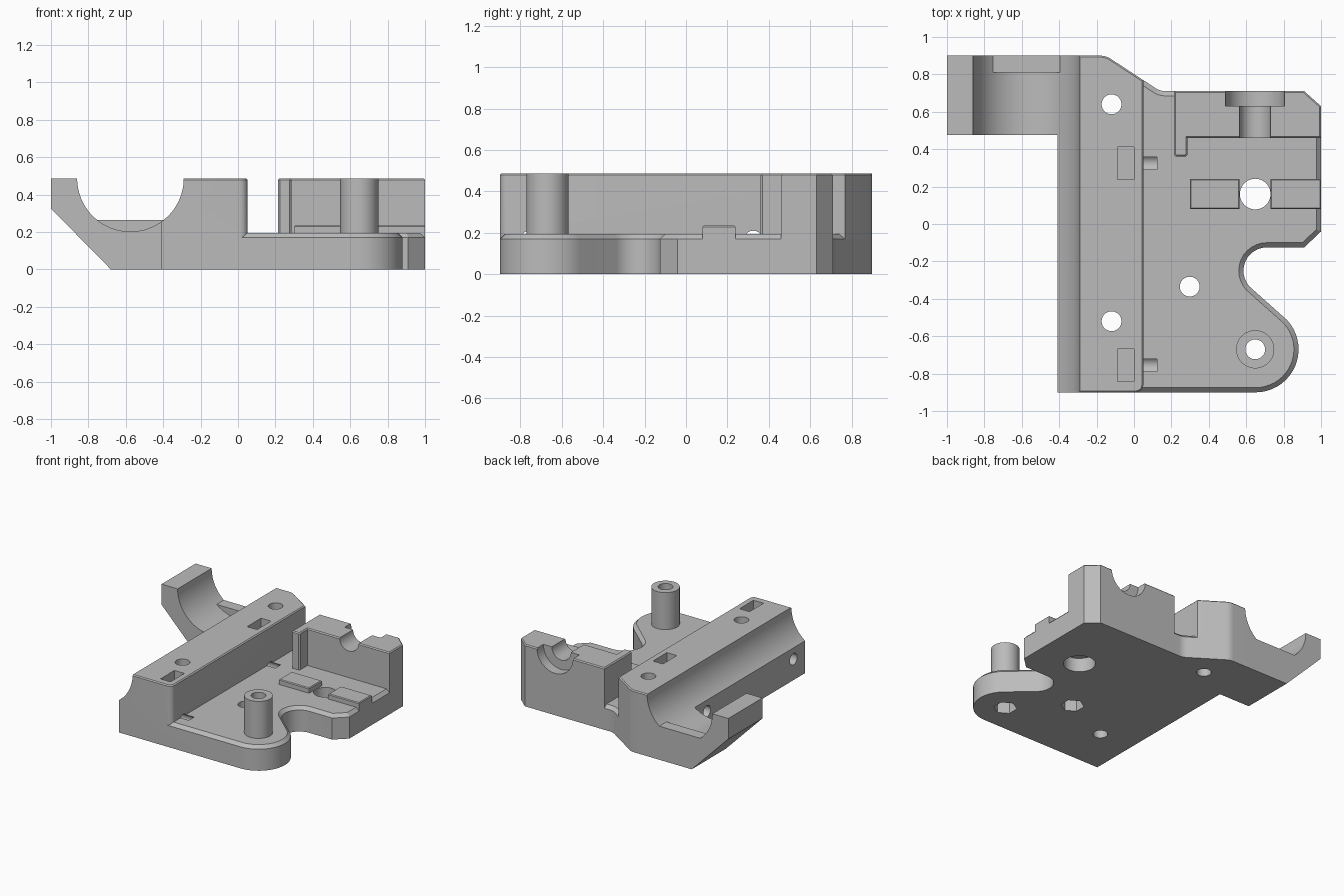
import bpy, bmesh, math
from mathutils import Matrix, Vector

cube = bpy.data.objects.get("Cube")
if cube:
    bpy.data.objects.remove(cube, do_unlink=True)

grey = bpy.data.materials.new("plain_grey")
grey.use_nodes = True
grey.diffuse_color = (0.5, 0.5, 0.5, 1)
grey.node_tree.nodes["Principled BSDF"].inputs["Base Color"].default_value = (0.5, 0.5, 0.5, 1)

TOP, DECK = 0.487, 0.195


def finish(name, bm):
    bmesh.ops.recalc_face_normals(bm, faces=bm.faces)
    mesh = bpy.data.meshes.new(name)
    bm.to_mesh(mesh)
    bm.free()
    mesh.materials.append(grey)
    ob = bpy.data.objects.new(name, mesh)
    bpy.context.collection.objects.link(ob)
    return ob


def prism(name, outline, low, high, chamfer=0, along_y=False):
    """Extrude an outline along z, or an xz outline along y."""
    bm = bmesh.new()
    place = (lambda a, b: (a, low, b)) if along_y else (lambda a, b: (a, b, low))
    face = bm.faces.new([bm.verts.new(place(a, b)) for a, b in outline])
    out = bmesh.ops.extrude_face_region(bm, geom=[face])["geom"]
    step = Vector((0, high - low, 0) if along_y else (0, 0, high - low))
    bmesh.ops.translate(bm, vec=step, verts=[v for v in out if isinstance(v, bmesh.types.BMVert)])
    if chamfer:
        rim = [e for e in out if isinstance(e, bmesh.types.BMEdge)]
        bmesh.ops.recalc_face_normals(bm, faces=bm.faces)
        bmesh.ops.bevel(bm, geom=rim, offset=chamfer, segments=1, affect='EDGES')
    return finish(name, bm)


def box(name, x0, x1, y0, y1, z0, z1, chamfer=0):
    return prism(name, [(x0, y0), (x1, y0), (x1, y1), (x0, y1)], z0, z1, chamfer)


def rod(name, axis, a, b, low, high, radius, sides=40):
    """Cylinder along an axis; a and b are its other two coordinates."""
    bm = bmesh.new()
    mid = (low + high) / 2
    if axis == 'Z':
        turn, pos = Matrix(), (a, b, mid)
    elif axis == 'Y':
        turn, pos = Matrix.Rotation(math.pi / 2, 4, 'X'), (a, mid, b)
    else:
        turn, pos = Matrix.Rotation(math.pi / 2, 4, 'Y'), (mid, a, b)
    bmesh.ops.create_cone(bm, cap_ends=True, segments=sides, radius1=radius, radius2=radius,
                          depth=high - low, matrix=Matrix.Translation(pos) @ turn)
    return finish(name, bm)


def arc(cx, cy, r, start, end, steps=12):
    angles = [math.radians(start + (end - start) * i / steps) for i in range(steps + 1)]
    return [(cx + r * math.cos(t), cy + r * math.sin(t)) for t in angles]


def combine(body, tool, operation):
    mod = body.modifiers.new("combine", 'BOOLEAN')
    mod.operation, mod.solver, mod.object = operation, 'EXACT', tool
    bpy.context.view_layer.objects.active = body
    bpy.ops.object.modifier_apply(modifier=mod.name)
    bpy.data.objects.remove(tool, do_unlink=True)


def add(tool):
    combine(body, tool, 'UNION')


def cut(tool):
    combine(body, tool, 'DIFFERENCE')


# Base plate with rounded lobe, bay and chamfered rim
shoulder = arc(-0.18, 0.8, 0.1, 57, 90, 6)
plate = ([(-0.41, -0.9)] + arc(0.65, -0.67, 0.23, -90, 43, 18)
         + arc(0.71, -0.25, 0.125, 223, 90)
         + [(0.91, -0.125), (1, -0.04), (1, 0.63), (0.91, 0.71)]
         + arc(0.17, 0.81, 0.1, 270, 237, 6) + shoulder + [(-0.41, 0.9)])
body = prism("mount_body", plate, 0, DECK, 0.025)

# Tall rail
rail = ([(-0.41, -0.9)] + arc(0.01, -0.86, 0.04, -90, 0, 5)
        + [(0.05, 0.769)] + shoulder + [(-0.41, 0.9)])
add(prism("rail", rail, 0, TOP, 0.008))

# Cradle arm with sloping underside
arm = [(-1, TOP), (-1, 0.325), (-0.68, 0), (-0.35, 0), (-0.35, TOP)]
add(prism("cradle_arm", arm, 0.475, 0.9, along_y=True))

# Cradle channel and its end lip
cut(rod("channel_cutter", 'Y', -0.575, TOP, -1.2, 1.2, 0.285, 96))
add(box("cradle_lip", -0.755, -0.395, 0.81, 0.9, 0.12, 0.265))

# Back wall with side leg and stepped notch
wall = [(0.215, 0.37), (0.225, 0.36), (0.275, 0.36), (0.285, 0.37), (0.285, 0.46),
        (1, 0.46), (1, 0.63), (0.91, 0.71), (0.215, 0.71)]
add(prism("back_wall", wall, 0, TOP, 0.008))
cut(rod("notch_cutter", 'Y', 0.647, TOP, 0.3, 0.9, 0.083))
cut(rod("wide_notch_cutter", 'Y', 0.647, TOP, 0.63, 0.9, 0.157, 56))

# Pads and standing post
for x0, x1 in ((0.30, 0.565), (0.73, 1.0)):
    add(box("pad", x0, x1, 0.08, 0.24, 0.1, 0.235, 0.006))
add(rod("post", 'Z', 0.648, -0.67, 0.1, TOP, 0.102, 48))

# Upright bolt holes
for x, y in ((-0.12, 0.64), (-0.12, -0.52), (0.298, -0.335), (0.648, -0.67)):
    cut(rod("bolt_cutter", 'Z', x, y, -0.2, 0.7, 0.053))

# Hexagonal nut pockets below
for x, y in ((0.298, -0.335), (0.648, -0.67)):
    cut(rod("nut_cutter", 'Z', x, y, -0.2, 0.09, 0.085, 6))

# Stepped round hole between the pads
cut(rod("round_hole_cutter", 'Z', 0.648, 0.16, -0.2, 0.7, 0.082))
cut(rod("counterbore_cutter", 'Z', 0.648, 0.16, -0.2, 0.11, 0.115, 48))

# Cross holes with drop-in nut slots
for y in (0.325, -0.755):
    cut(rod("cross_hole_cutter", 'X', y, 0.165, -0.7, 0.122, 0.045))
    cut(box("slot_cutter", -0.087, 0.0, y - 0.087, y + 0.087, 0.09, 0.7))

bpy.ops.object.select_all(action='DESELECT')
body.select_set(True)
bpy.context.view_layer.objects.active = body
bpy.ops.object.shade_smooth_by_angle(angle=math.radians(28))
